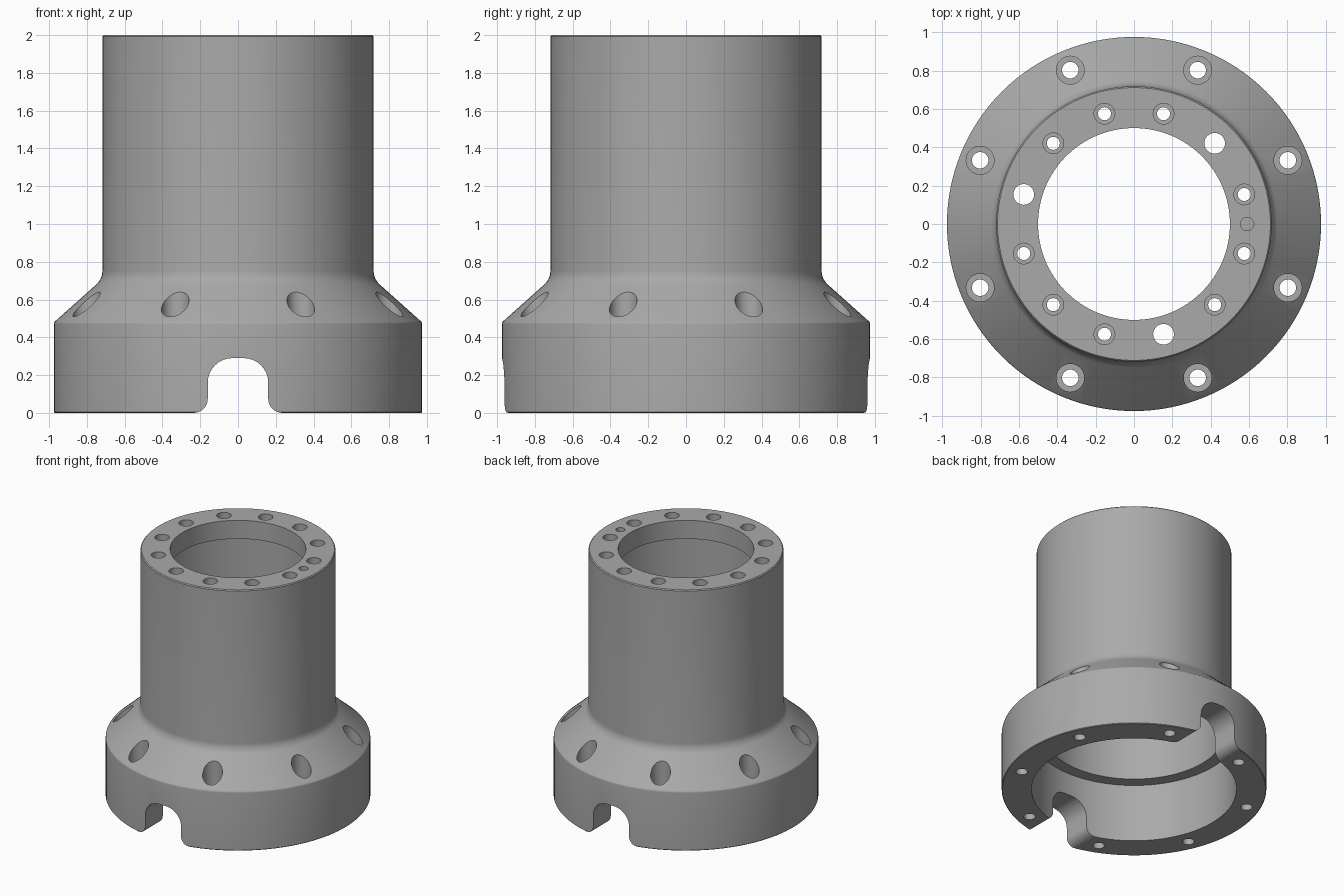
import bpy, bmesh
from math import sin, cos, pi, radians

cube = bpy.data.objects.get("Cube")
if cube:
    bpy.data.objects.remove(cube)

grey = bpy.data.materials.new("machined_grey")
grey.use_nodes = True
colour = (0.4, 0.4, 0.4, 1)
grey.diffuse_color = colour
grey.node_tree.nodes["Principled BSDF"].inputs["Base Color"].default_value = colour


def lathe(bm, profile, sides, x=0, y=0, ring=False):
    """Turn an (radius, z) profile; a ring profile closes on itself, others are capped."""
    loops = [[bm.verts.new((x + r * cos(2 * pi * i / sides), y + r * sin(2 * pi * i / sides), z))
              for i in range(sides)] for r, z in profile]
    pairs = list(zip(loops, loops[1:]))
    if ring:
        pairs.append((loops[-1], loops[0]))
    else:
        bm.faces.new(loops[0][::-1])
        bm.faces.new(loops[-1])
    for a, b in pairs:
        for i in range(sides):
            j = (i + 1) % sides
            bm.faces.new((a[i], a[j], b[j], b[i]))


def arc(cx, cz, r, start, end, steps=8):
    angles = [radians(start + (end - start) * i / steps) for i in range(steps + 1)]
    return [(cx + r * cos(a), cz + r * sin(a)) for a in angles]


def make_object(name, bm):
    bmesh.ops.recalc_face_normals(bm, faces=bm.faces)
    mesh = bpy.data.meshes.new(name)
    bm.to_mesh(mesh)
    bm.free()
    mesh.materials.append(grey)
    obj = bpy.data.objects.new(name, mesh)
    bpy.context.collection.objects.link(obj)
    return obj


# Turned body: wide base, sloping shoulder, tube and inward top flange
bm = bmesh.new()
outer = [(0.97, 0), (0.975, 0.005), (0.975, 0.47)]
outer += arc(0.955, 0.47, 0.02, 15, 45, 3)
outer += arc(0.818, 0.753, 0.1, 225, 180, 6)
outer += [(0.718, 1.993), (0.711, 2.0)]
inner = [(0.5, 2.0), (0.5, 1.85), (0.66, 1.85), (0.66, 0.47), (0.755, 0.47), (0.755, 0)]
lathe(bm, outer + inner, 128, ring=True)
body = make_object("flanged_hub_body", bm)

# Cutters
bm = bmesh.new()

# Counterbored bolt holes through the shoulder
for i in range(8):
    a = radians(22.5 + 45 * i)
    lathe(bm, [(0.043, -0.1), (0.043, 0.44), (0.073, 0.44), (0.073, 0.9)], 32,
          0.868 * cos(a), 0.868 * sin(a))

# Top flange holes: three plain large ones, the rest counterbored
for i in range(12):
    a = radians(15 + 30 * i)
    if i in (1, 5, 9):
        profile = [(0.054, 1.75), (0.054, 2.1)]
    else:
        profile = [(0.034, 1.75), (0.034, 1.92), (0.054, 1.92), (0.054, 2.1)]
    lathe(bm, profile, 32, 0.595 * cos(a), 0.595 * sin(a))

# Blind dowel hole
lathe(bm, [(0.035, 1.93), (0.035, 2.1)], 24, 0.59, 0)

# Arched notch with flared feet, running front to back
half = [(0.235, -0.1)] + arc(0.235, 0.075, 0.075, 270, 180) + arc(0.03, 0.16, 0.13, 0, 90)
outline = half + [(-x, z) for x, z in reversed(half)]
face = bm.faces.new([bm.verts.new((x, -1.2, z)) for x, z in outline])
extruded = bmesh.ops.extrude_face_region(bm, geom=[face], use_keep_orig=True)
moved = [v for v in extruded["geom"] if isinstance(v, bmesh.types.BMVert)]
bmesh.ops.translate(bm, verts=moved, vec=(0, 2.4, 0))
cutter = make_object("hole_and_notch_cutter", bm)
cutter.hide_render = True

# Cut, then shade
cut = body.modifiers.new("holes_and_notches", 'BOOLEAN')
cut.operation = 'DIFFERENCE'
cut.solver = 'EXACT'
cut.object = cutter
bpy.ops.object.select_all(action='DESELECT')
body.select_set(True)
bpy.context.view_layer.objects.active = body
bpy.ops.object.modifier_apply(modifier=cut.name)
bpy.data.objects.remove(cutter)
bpy.ops.object.shade_smooth_by_angle(angle=radians(30))
